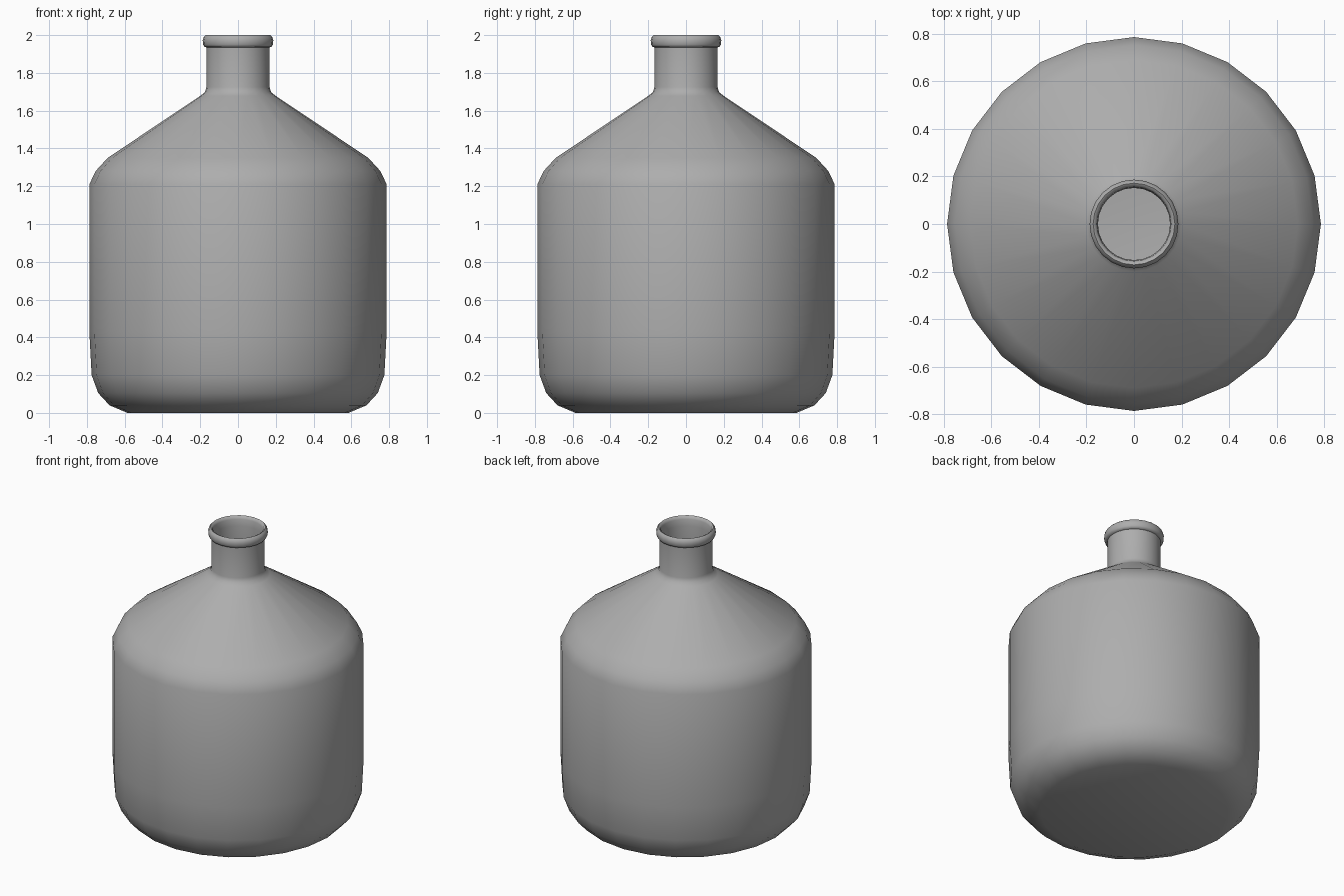
import bpy, bmesh, math

if "Cube" in bpy.data.objects:
    bpy.data.objects.remove(bpy.data.objects["Cube"])

SIDES = 24
WALL = 0.015


def lathe(name, profile):
    """Spin a (radius, height) profile around z into a smooth object."""
    bm = bmesh.new()
    verts = [bm.verts.new((r, 0, z)) for r, z in profile]
    edges = [bm.edges.new(pair) for pair in zip(verts, verts[1:])]
    bmesh.ops.spin(bm, geom=verts + edges, cent=(0, 0, 0), axis=(0, 0, 1),
                   angle=math.tau, steps=SIDES, use_duplicate=False)
    bmesh.ops.remove_doubles(bm, verts=bm.verts[:], dist=0.0005)
    bmesh.ops.recalc_face_normals(bm, faces=bm.faces[:])
    mesh = bpy.data.meshes.new(name)
    bm.to_mesh(mesh)
    bm.free()
    obj = bpy.data.objects.new(name, mesh)
    bpy.context.collection.objects.link(obj)
    bpy.ops.object.select_all(action='DESELECT')
    obj.select_set(True)
    bpy.context.view_layer.objects.active = obj
    bpy.ops.object.shade_smooth_by_angle(angle=math.radians(50))
    return obj


# Outer shell: base, rounded heel, wall, shoulder and neck
outer = [(0, 0), (0.585, 0), (0.68, 0.04), (0.74, 0.105), (0.775, 0.2),
         (0.787, 0.43), (0.787, 1.21), (0.754, 1.28), (0.69, 1.35),
         (0.2, 1.678), (0.175, 1.698), (0.167, 1.725), (0.167, 1.935)]

# Rolled lip at the mouth
lip = [(0.178, 1.938), (0.185, 1.95), (0.187, 1.972), (0.182, 1.99),
       (0.172, 2.0), (0.162, 1.995), (0.156, 1.98)]

# Inner shell follows the outer one, running back down to the floor
inner = [(max(r - WALL, 0), z + (WALL if z < 0.3 else -WALL if 1.2 < z < 1.71 else 0))
         for r, z in reversed(outer)]

bottle = lathe("bottle", outer + lip + inner)

# Dark grey body
grey = bpy.data.materials.new("dark_grey")
grey.diffuse_color = (0.42, 0.42, 0.42, 1)
grey.use_nodes = True
grey.node_tree.nodes["Principled BSDF"].inputs["Base Color"].default_value = grey.diffuse_color
bottle.data.materials.append(grey)
